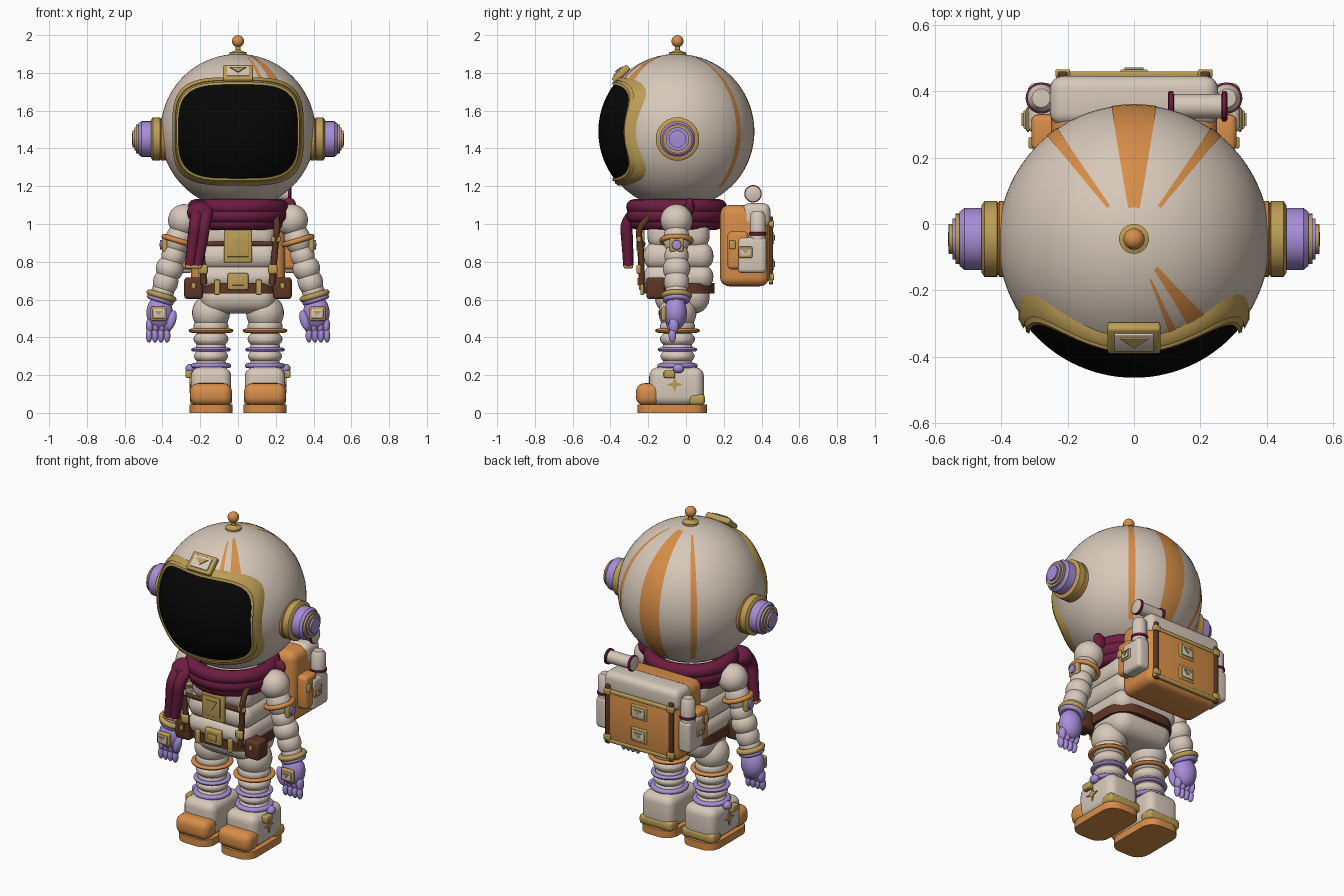
import bpy, bmesh
from math import sin, cos, pi, radians, sqrt, copysign
from mathutils import Vector, Matrix, Euler

cube = bpy.data.objects.get("Cube")
if cube:
    bpy.data.objects.remove(cube)

def mat(name, r, g, b):
    m = bpy.data.materials.new(name)
    m.use_nodes = True
    m.diffuse_color = (r, g, b, 1)
    m.node_tree.nodes["Principled BSDF"].inputs["Base Color"].default_value = (r, g, b, 1)
    return m

CREAM = mat("cream fabric", .68, .58, .49)
ORANGE = mat("orange", .68, .27, .065)
PURPLE = mat("lilac", .38, .27, .68)
GOLD = mat("gold", .5, .34, .09)
WINE = mat("wine red", .15, .012, .05)
BROWN = mat("brown leather", .11, .038, .018)
BLACK = mat("black glass", .002, .002, .002)

def make(name, bm, mats, loc=(0, 0, 0), rot=(0, 0, 0), outward=False):
    if outward:
        for f in bm.faces:
            f.normal_update()
            if f.normal.dot(f.calc_center_median()) < 0:
                f.normal_flip()
    else:
        bmesh.ops.recalc_face_normals(bm, faces=bm.faces)
    me = bpy.data.meshes.new(name)
    bm.to_mesh(me)
    bm.free()
    for m in mats:
        me.materials.append(m)
    ob = bpy.data.objects.new(name, me)
    ob.location, ob.rotation_euler = loc, rot
    bpy.context.collection.objects.link(ob)
    return ob

def aim(d):
    return Vector(d).to_track_quat('Z', 'Y').to_euler()

def box(name, loc, size, m, bevel=.01, rot=(0, 0, 0), upright=False):
    bm = bmesh.new()
    bmesh.ops.create_cube(bm, size=1, matrix=Matrix.Diagonal((*size, 1)))
    edges = [e for e in bm.edges if not upright or abs(e.verts[0].co.z - e.verts[1].co.z) > .001]
    bmesh.ops.bevel(bm, geom=edges, offset=bevel, segments=5 if bevel > .02 else 3, profile=.5, affect='EDGES')
    return make(name, bm, [m], loc, rot)

def ball(name, loc, radii, m, d=(0, 0, 1), seg=32):
    bm = bmesh.new()
    bmesh.ops.create_uvsphere(bm, u_segments=seg, v_segments=seg // 2 + seg // 4, radius=1, matrix=Matrix.Diagonal((*radii, 1)))
    return make(name, bm, [m], loc, aim(d))

def bands(bm, rings, ids, close=False):
    rows = [[bm.verts.new(p) for p in ring] for ring in rings]
    if close:
        rows.append(rows[0])
    for a, b, i in zip(rows, rows[1:], ids):
        for k in range(len(a)):
            j = (k + 1) % len(a)
            bm.faces.new((a[k], a[j], b[j], b[k])).material_index = i
    return rows

def lathe(name, profile, mats, ids, loc, d=(0, 0, 1), n=40):
    bm = bmesh.new()
    rings = [[(max(r, 1e-5) * cos(2 * pi * k / n), max(r, 1e-5) * sin(2 * pi * k / n), h) for k in range(n)]
             for r, h in profile]
    bands(bm, rings, ids)
    bmesh.ops.remove_doubles(bm, verts=bm.verts, dist=1e-4)
    return make(name, bm, mats, loc, aim(d))

def ring(name, loc, R, r, m, d=(0, 0, 1), flat=1, ysc=1):
    bm = bmesh.new()
    rings = [[((R + r * cos(t)) * cos(2 * pi * k / 40), ysc * (R + r * cos(t)) * sin(2 * pi * k / 40), r * flat * sin(t))
              for k in range(40)] for t in [2 * pi * i / 12 for i in range(12)]]
    bands(bm, rings, [0] * 12, close=True)
    return make(name, bm, [m], loc, aim(d))

def tube(name, pts, radius, m, taper=1):
    cu = bpy.data.curves.new(name, 'CURVE')
    cu.dimensions, cu.bevel_depth, cu.bevel_resolution, cu.use_fill_caps = '3D', radius, 3, True
    sp = cu.splines.new('NURBS')
    sp.points.add(len(pts) - 1)
    for i, p in enumerate(pts):
        sp.points[i].co = (*p, 1)
        sp.points[i].radius = 1 + (taper - 1) * i / (len(pts) - 1)
    sp.order_u, sp.use_endpoint_u = 3, True
    cu.materials.append(m)
    ob = bpy.data.objects.new(name, cu)
    bpy.context.collection.objects.link(ob)

def plate(name, pts, depth, m, loc, rot=(0, 0, 0)):
    bm = bmesh.new()
    f = bm.faces.new([bm.verts.new((x, 0, z)) for x, z in pts])
    ext = bmesh.ops.extrude_face_region(bm, geom=[f])
    bmesh.ops.translate(bm, vec=(0, -depth, 0), verts=[v for v in ext["geom"] if isinstance(v, bmesh.types.BMVert)])
    return make(name, bm, [m], loc, rot)

def badge(name, loc, w, h, rot=(0, 0, 0), depth=.03, inner=CREAM):
    R = Euler(rot).to_matrix()
    at = lambda y, z=0: Vector(loc) + R @ Vector((0, y, z))
    box(name + "_frame", loc, (w, depth, h), GOLD, .01, rot)
    box(name + "_plate", at(-depth / 2), (w * .74, .012, h * .66), inner, .003, rot)
    plate(name + "_triangle", [(-w * .26, h * .2), (w * .26, h * .2), (0, -h * .14)], .008, GOLD, at(-depth / 2 - .004), rot)

# Helmet with tapered stripes
C, R = Vector((0, -.05, 1.49)), .41
ball("helmet", C, (R, R, R), CREAM, seg=72)

def stripe(name, az, w0, w1, p0, p1):
    bm = bmesh.new()
    rows = []
    for i in range(29):
        t = i / 28
        p = radians(p0 + (p1 - p0) * t)
        angles = [radians(az + k * (w0 + (w1 - w0) * t) / 2) for k in range(-2, 3)]
        rows.append([bm.verts.new(Vector((sin(p) * sin(a), sin(p) * cos(a), cos(p))) * (R + .002)) for a in angles])
    for a, b in zip(rows, rows[1:]):
        for k in range(4):
            bm.faces.new((a[k], a[k + 1], b[k + 1], b[k]))
    make(name, bm, [ORANGE], C, outward=True)

stripe("back_stripe", 0, 10, 9, 14, 136)
stripe("front_stripe_wide", 142, 4, 6, 15, 54)
stripe("front_stripe_thin", 157, 1.5, 2.5, 18, 54)
for s in (-1, 1):
    stripe("side_stripe", 37 * s, 2.5, 2.8, 18, 136)

# Visor glass and rim follow the helmet curve
def outline(w, h, rad, n=96, e=3.6):
    pts = []
    for k in range(n):
        c, q = cos(2 * pi * k / n), sin(2 * pi * k / n)
        x, z = w * copysign(abs(c) ** (2 / e), c), h * copysign(abs(q) ** (2 / e), q)
        pts.append((x, -sqrt(rad * rad - x * x - z * z), z))
    return pts

bm = bmesh.new()
rows = bands(bm, [outline(.33 * i / 14, .262 * i / 14, R + .004) for i in range(1, 15)], [0] * 13)
bm.faces.new(rows[0])
make("visor_glass", bm, [BLACK], C, outward=True)
bm = bmesh.new()
bands(bm, [outline(*p) for p in ((.348, .287, .4), (.348, .287, .422), (.334, .271, .427), (.331, .268, .42),
                                 (.328, .264, .42), (.325, .261, .427), (.315, .248, .422), (.315, .248, .4))],
      [0] * 8, close=True)
make("visor_rim", bm, [GOLD], C)
badge("helmet_badge", C + Vector((0, -.294, .305)), .16, .11, (radians(-46), 0, 0), .035)

# Antenna
lathe("antenna_base", [(0, 0), (.045, 0), (.045, .016), (.02, .024), (.014, .03), (.014, .08), (0, .08)],
      [GOLD], [0] * 6, (0, -.045, 1.892))
ball("antenna_ball", (0, -.045, 1.968), (.032,) * 3, ORANGE)

# Ear units
for s in (-1, 1):
    lathe("ear_unit", [(0, 0), (.105, 0), (.115, .01), (.115, .03), (.108, .034), (.115, .038), (.115, .075), (.1, .085),
                       (.094, .085), (.094, .135), (.082, .15), (.076, .15), (.076, .163), (.062, .163), (.062, .172),
                       (.045, .172), (.045, .183), (0, .186)],
          [GOLD, ORANGE, PURPLE], [1, 1, 1, 1, 1, 0, 0, 1, 2, 2, 2, 0, 0, 2, 2, 0, 2], (.376 * s, -.045, 1.45), (s, 0, 0))

# Scarf
for z, rad in ((1.09, .225), (1.045, .225), (1.01, .205)):
    ring("scarf_wrap", (0, -.05, z), rad, .042, WINE, ysc=1)
ball("scarf_knot", (-.2, -.24, 1.06), (.07, .065, .06), WINE)
for dx in (-.024, .024):
    tube("scarf_tail", [(-.19 + dx, -.25, 1.07), (-.2 + dx, -.32, 1.02), (-.215 + dx, -.31, .9), (-.235 + dx * .8, -.305, .78)],
         .037, WINE, .75)
box("scarf_tail_trim", (-.236, -.305, .775), (.09, .05, .02), GOLD, .008)
ball("scarf_end", (.265, .02, 1.09), (.025, .04, .05), WINE, (1, 0, 2))

# Torso
for z, w, d, h in ((.95, .4, .33, .17), (.83, .42, .37, .15), (.72, .42, .37, .14)):
    box("torso_padding", (0, -.04, z), (w, d, h), CREAM, .068)
box("pelvis", (0, -.02, .615), (.4, .29, .18), CREAM, .085)
box("belt", (0, -.04, .66), (.43, .38, .055), BROWN, .13, upright=True)
box("belt_buckle", (0, -.235, .695), (.11, .03, .09), GOLD)
box("buckle_centre", (0, -.25, .695), (.06, .014, .04), GOLD, .004)
badge("chest_badge", (0, -.235, .885), .15, .18, inner=GOLD)
box("chest_strap", (0, -.225, .895), (.4, .02, .025), BROWN, .008)
for s in (-1, 1):
    tube("shoulder_strap", [(.2 * s, -.16, 1.06), (.21 * s, -.26, 1.0), (.195 * s, -.235, .86), (.18 * s, -.235, .68)], .017, BROWN)
    box("strap_buckle", (.185 * s, -.25, .76), (.05, .025, .05), GOLD)
    box("strap_slider", (.2 * s, -.25, .92), (.05, .02, .03), GOLD, .006)
    box("belt_loop", (.11 * s, -.232, .665), (.03, .02, .08), GOLD, .006)
    box("belt_pouch", (.235 * s, -.16, .66), (.1, .1, .115), BROWN, .018)
    box("pouch_clasp", (.235 * s, -.212, .675), (.025, .012, .03), GOLD, .004)

# Arms and gloves
for s in (-1, 1):
    top, wrist = Vector((.285 * s, -.05, 1.02)), Vector((.405 * s, -.05, .62))
    d = wrist - top
    for t, r, l in ((0, .085, .085), (.25, .07, .09), (.47, .064, .07), (.64, .073, .07), (.82, .067, .075), (.95, .06, .05)):
        ball("arm_padding", top + d * t, (r, r, l), CREAM, d)
    ring("arm_band", top + d * .27, .077, .014, ORANGE, d)
    box("arm_button_plate", (.388 * s, -.05, .89), (.03, .075, .075), GOLD, .01)
    lathe("arm_button", [(0, 0), (.026, 0), (.024, .012), (0, .016)], [PURPLE], [0] * 3, (.4 * s, -.05, .89), (s, 0, 0))
    ring("cuff", wrist, .066, .016, GOLD, d)
    ring("cuff_trim", wrist + d * .05, .058, .015, PURPLE, d)
    ball("palm", (.415 * s, -.055, .53), (.07, .06, .09), PURPLE)
    badge("glove_badge", (.42 * s, -.118, .525), .085, .075, depth=.025)
    for k in range(4):
        x = (.372 + .032 * k) * s
        ball("finger_base", (x, -.065, .462), (.02, .027, .042), PURPLE, seg=20)
        ball("finger_tip", (x + .003 * s, -.072, .41), (.017, .02, .038), PURPLE, seg=20)
    ball("thumb", (.352 * s, -.085, .49), (.022, .024, .055), PURPLE, (-.3 * s, 0, 1), seg=20)

# Legs and boots
for s in (-1, 1):
    x, y = .143 * s, -.045
    for z, r, h in ((.53, .1, .1), (.455, .093, .06), (.39, .092, .05), (.345, .08, .05), (.3, .09, .045), (.25, .085, .05)):
        ball("leg_padding", (x, y, z), (r, r, h), CREAM)
    ring("knee_band", (x, y, .435), .102, .016, ORANGE, flat=.7)
    ring("shin_band", (x, y, .335), .09, .015, PURPLE, flat=.7)
    ring("ankle_band", (x, y, .25), .09, .017, PURPLE, flat=.8)
    box("sole", (x, -.073, .022), (.226, .366, .044), ORANGE, .075, upright=True)
    box("boot", (x, -.05, .14), (.214, .29, .205), CREAM, .05)
    box("toe_cap", (x, -.2, .098), (.222, .13, .118), ORANGE, .045)
    box("heel_guard", (x, .058, .07), (.222, .085, .06), GOLD, .02)
    box("boot_clip", (x + .115 * s, -.088, .205), (.04, .06, .04), GOLD, .008)
    ball("ankle_stud", (x + .11 * s, -.04, .235), (.025, .03, .025), PURPLE)
    star = [((.045 if k % 2 == 0 else .015) * cos(k * pi / 4), (.045 if k % 2 == 0 else .015) * sin(k * pi / 4)) for k in range(8)]
    plate("boot_star", star, .008, GOLD, (x + .105 * s, -.06, .15), (0, 0, s * pi / 2))

# Backpack
box("pack_body", (0, .31, .885), (.5, .26, .43), ORANGE, .05)
box("pack_lid", (0, .372, 1.045), (.508, .15, .13), CREAM, .04)
box("pack_panel", (0, .44, .85), (.44, .03, .3), ORANGE, .01)
for z in (1.0, .7):
    box("pack_trim", (0, .449, z), (.47, .024, .022), GOLD, .006)
for z in (.925, .785):
    badge("pack_badge", (0, .452, z), .11, .09, (0, 0, pi), .016)
lathe("bedroll", [(0, 0), (.04, 0), (.046, .004), (.046, .016), (.037, .018), (.037, .162), (.046, .164), (.046, .176), (.04, .18), (0, .18)],
      [CREAM, WINE], [0, 1, 1, 1, 0, 1, 1, 1, 0], (.102, .355, 1.16), (1, 0, 0))
for s in (-1, 1):
    box("pack_strap", (.215 * s, .45, .86), (.028, .022, .36), BROWN, .006)
    for z in (1.0, .72):
        box("pack_strap_clip", (.215 * s, .455, z), (.045, .024, .035), GOLD, .006)
    box("side_pocket", (.265 * s, .275, .86), (.09, .11, .2), ORANGE, .02)
    box("side_pocket_clip", (.306 * s, .245, .89), (.025, .035, .045), GOLD, .006)
    box("side_pouch", (.28 * s, .35, .835), (.08, .15, .19), CREAM, .022)
    badge("side_badge", (.32 * s, .315, .85), .075, .06, (0, 0, s * pi / 2), .014)
    lathe("canister", [(0, 0), (.042, 0), (.042, .025), (.047, .027), (.047, .04), (.042, .042), (.042, .13), (.028, .15), (0, .152)],
          [CREAM, WINE], [0, 0, 1, 1, 1, 0, 0, 0], (.28 * s, .38, .915))

# Smooth shading with crisp corners
bpy.ops.object.select_all(action='DESELECT')
for ob in bpy.context.collection.objects:
    if ob.type == 'MESH':
        ob.select_set(True)
        bpy.context.view_layer.objects.active = ob
bpy.ops.object.shade_smooth_by_angle(angle=radians(38))
